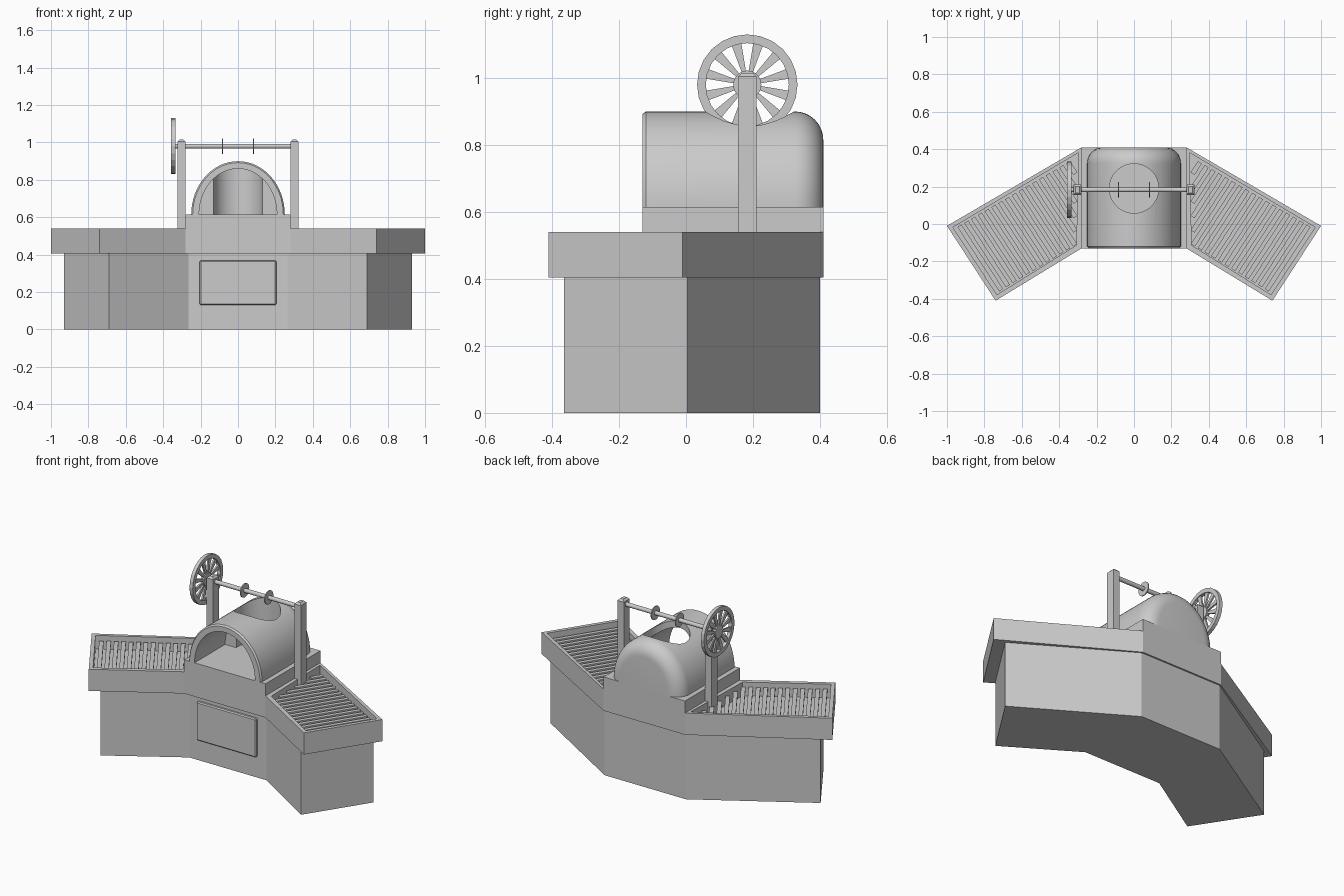
import bpy, bmesh, math
from mathutils import Vector, Matrix

cube = bpy.data.objects.get("Cube")
if cube:
    bpy.data.objects.remove(cube, do_unlink=True)


def make(name, bm, smooth=False):
    bmesh.ops.recalc_face_normals(bm, faces=bm.faces)
    mesh = bpy.data.meshes.new(name)
    bm.to_mesh(mesh)
    bm.free()
    ob = bpy.data.objects.new(name, mesh)
    bpy.context.collection.objects.link(ob)
    if smooth:
        shade(ob)
    return ob


def activate(ob):
    bpy.ops.object.select_all(action='DESELECT')
    ob.select_set(True)
    bpy.context.view_layer.objects.active = ob


def shade(ob):
    activate(ob)
    bpy.ops.object.shade_smooth_by_angle(angle=math.radians(35))


def loft(bm, rings):
    """Skin a list of closed rings and cap both ends."""
    loops = [[bm.verts.new(p) for p in ring] for ring in rings]
    n = len(loops[0])
    for a, b in zip(loops, loops[1:]):
        for i in range(n):
            j = (i + 1) % n
            bm.faces.new((a[i], a[j], b[j], b[i]))
    bm.faces.new(loops[0])
    return bm.faces.new(loops[-1])


def prism(bm, outline, z0, z1):
    return loft(bm, [[(x, y, z) for x, y in outline] for z in (z0, z1)])


def box(bm, lo, hi):
    return prism(bm, [(lo[0], lo[1]), (hi[0], lo[1]), (hi[0], hi[1]), (lo[0], hi[1])], lo[2], hi[2])


def cyl_x(bm, x0, x1, y, z, r, n=20):
    ring = [(y + r * math.cos(i * math.tau / n), z + r * math.sin(i * math.tau / n)) for i in range(n)]
    loft(bm, [[(x, a, b) for a, b in ring] for x in (x0, x1)])


def cut(ob, cutter):
    cutter.hide_render = True
    mod = ob.modifiers.new("cut", 'BOOLEAN')
    mod.operation, mod.solver, mod.object = 'DIFFERENCE', 'EXACT', cutter
    activate(ob)
    bpy.ops.object.modifier_apply(modifier=mod.name)
    bpy.data.objects.remove(cutter, do_unlink=True)


# Angled base cabinet
half = [(0.28, 0.40), (0.93, 0.005), (0.69, -0.365), (0.265, -0.10)]
bm = bmesh.new()
prism(bm, half + [(-x, y) for x, y in reversed(half)], 0, 0.41)
make("base_cabinet", bm)

# Front panel
bm = bmesh.new()
box(bm, (-0.205, -0.118, 0.13), (0.205, -0.09, 0.37))
bmesh.ops.bevel(bm, geom=bm.edges[:], offset=0.006, segments=1, affect='EDGES')
make("front_panel", bm)

# Raised centre plinth
bm = bmesh.new()
box(bm, (-0.28, -0.13, 0.405), (0.28, 0.41, 0.615))
make("centre_plinth", bm)

# Side trays with a recess, and grill bars clipped to the tray
WING = [Vector(p) for p in ((0.28, 0.41), (1.0, -0.01), (0.74, -0.41), (0.28, -0.13))]
RIM = 0.033


def clip(p, d):
    """Range of the line p + t*d that lies inside the tray rim."""
    lo, hi = -9.0, 9.0
    for a, b in zip(WING, WING[1:] + WING[:1]):
        e = (b - a).normalized()
        inward = Vector((e.y, -e.x))
        dist, rate = (p - a).dot(inward) - RIM, d.dot(inward)
        if abs(rate) < 1e-6:
            if dist < 0:
                return 0, 0
        elif rate > 0:
            lo = max(lo, -dist / rate)
        else:
            hi = min(hi, -dist / rate)
    return lo, hi


for side, sx in (("left", 1), ("right", -1)):
    mirror = Matrix.Diagonal((sx, 1, 1, 1))
    bm = bmesh.new()
    top = prism(bm, WING, 0.405, 0.54)
    bmesh.ops.recalc_face_normals(bm, faces=bm.faces)
    bmesh.ops.inset_individual(bm, faces=[top], thickness=RIM)
    well = bmesh.ops.extrude_discrete_faces(bm, faces=[top])["faces"][0]
    bmesh.ops.translate(bm, verts=well.verts, vec=(0, 0, -0.085))
    bm.transform(mirror)
    make(side + "_tray", bm)

    bm = bmesh.new()
    d = (WING[1] - WING[2]).normalized()
    across = Vector((-d.y, d.x))
    for i in range(22):
        p = WING[1] + across * (0.056 + 0.042 * i)
        t0, t1 = clip(p, d)
        if t1 - t0 < 0.04:
            continue
        w = across * 0.0125
        prism(bm, [p + d * t0 - w, p + d * t1 - w, p + d * t1 + w, p + d * t0 + w], 0.495, 0.512)
    bm.transform(mirror)
    make(side + "_grill_bars", bm)

    # Upright post with chamfered top
    bm = bmesh.new()
    cap = box(bm, (0.28, 0.155, 0.45), (0.324, 0.211, 1.015))
    bmesh.ops.bevel(bm, geom=list(cap.edges), offset=0.011, segments=1, affect='EDGES')
    bm.transform(mirror)
    make(side + "_post", bm)


# Domed oven with arched mouth and round roof opening
def arch(y, a, b, floor, n=32):
    pts = [(a * math.cos(math.pi * i / n), y, 0.615 + b * math.sin(math.pi * i / n)) for i in range(n + 1)]
    return pts + [(-a, y, floor), (a, y, floor)]


A, B, R = 0.25, 0.285, 0.085
rings = [arch(-0.13, A - 0.008, B - 0.008, 0.6), arch(-0.12, A, B, 0.6)]
for k in range(9):
    ang = k / 8 * math.pi / 2
    inset = R * (1 - math.cos(ang))
    rings.append(arch(0.41 - R + R * math.sin(ang), A - inset, B - inset, 0.6))
bm = bmesh.new()
loft(bm, rings)
oven = make("oven_dome", bm)

bm = bmesh.new()
loft(bm, [arch(-0.2, 0.208, 0.245, 0.58), arch(0.17, 0.208, 0.245, 0.58)])
cut(oven, make("mouth_cutter", bm))
bm = bmesh.new()
bmesh.ops.create_cone(bm, cap_ends=True, segments=40, radius1=0.132, radius2=0.132, depth=0.5,
                      matrix=Matrix.Translation((0, 0.19, 0.83)))
cut(oven, make("roof_cutter", bm))
shade(oven)

# Axle with two thin discs
Y, Z = 0.183, 0.98
bm = bmesh.new()
cyl_x(bm, -0.35, 0.3, Y, Z, 0.013, 16)
make("axle", bm, True)
for side, x in (("left", 0.083), ("right", -0.083)):
    bm = bmesh.new()
    cyl_x(bm, x - 0.003, x + 0.003, Y, Z, 0.042, 24)
    make(side + "_axle_disc", bm, True)

# Hand wheel: rim, hub and tapered spokes
X0, X1 = -0.357, -0.335
N = 24
bm = bmesh.new()
section = [(X0, 0.15), (X1, 0.15), (X1, 0.124), (X0, 0.124)]
loops = [[bm.verts.new((x, Y + r * math.cos(i * math.tau / N), Z + r * math.sin(i * math.tau / N)))
          for x, r in section] for i in range(N)]
for i in range(N):
    a, b = loops[i], loops[(i + 1) % N]
    for j in range(4):
        k = (j + 1) % 4
        bm.faces.new((a[j], a[k], b[k], b[j]))
make("wheel_rim", bm)

bm = bmesh.new()
cyl_x(bm, X0, X1, Y, Z, 0.04, 16)
make("wheel_hub", bm)

bm = bmesh.new()
for i in range(12):
    ang = (i + 0.5) * math.tau / 12
    u, v = Vector((math.cos(ang), math.sin(ang))), Vector((-math.sin(ang), math.cos(ang)))
    quad = [u * 0.035 - v * 0.006, u * 0.127 - v * 0.015, u * 0.127 + v * 0.015, u * 0.035 + v * 0.006]
    loft(bm, [[(x, Y + q.x, Z + q.y) for q in quad] for x in (X0 + 0.006, X1 - 0.006)])
make("wheel_spokes", bm)
